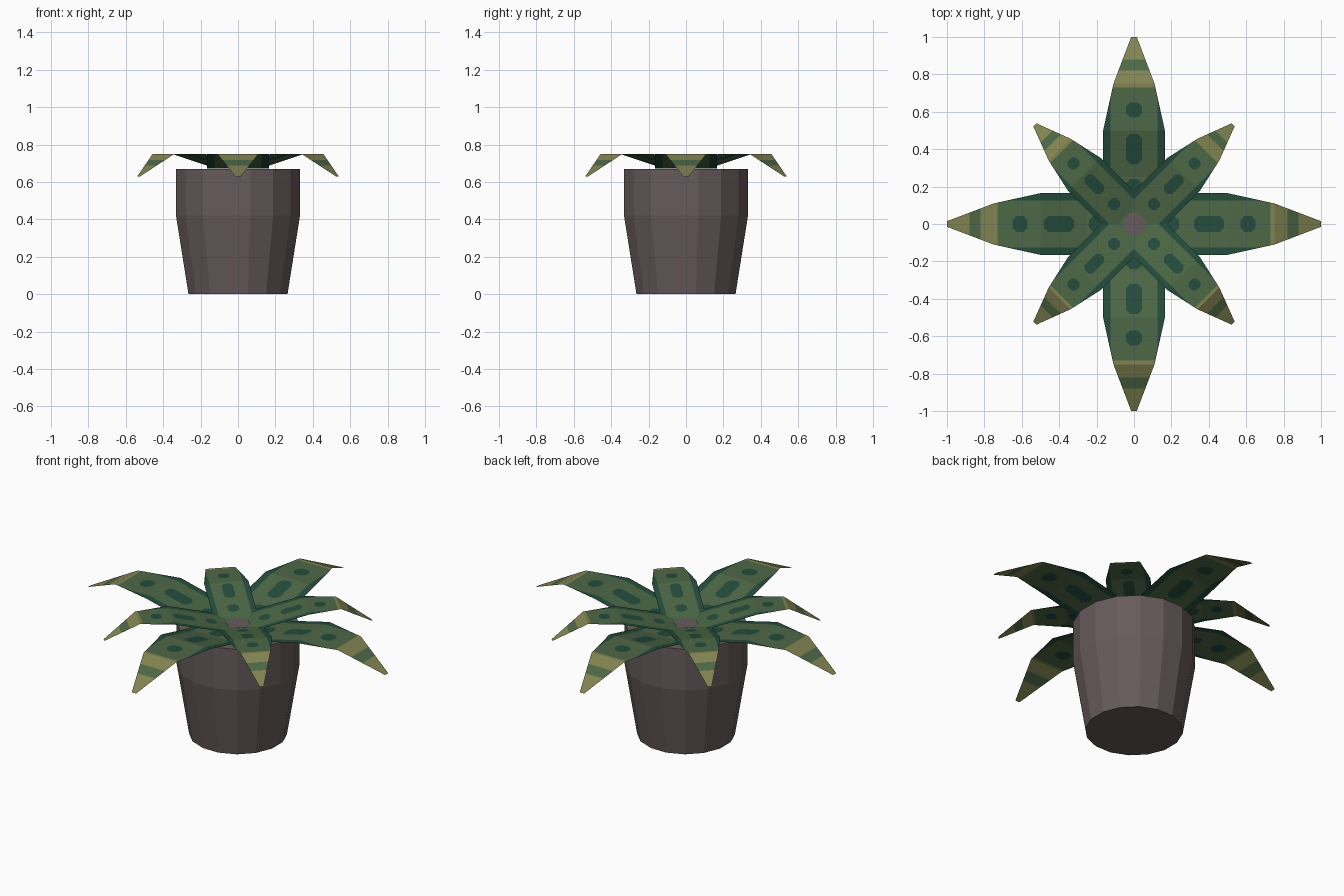
import bpy, bmesh, math

if "Cube" in bpy.data.objects:
    bpy.data.objects.remove(bpy.data.objects["Cube"])


def material(name, rgb):
    lin = [((c / 255 + 0.055) / 1.055) ** 2.4 for c in rgb]
    m = bpy.data.materials.new(name)
    m.diffuse_color = (*lin, 1)
    m.use_nodes = True
    m.node_tree.nodes["Principled BSDF"].inputs["Base Color"].default_value = m.diffuse_color
    return m


pot_mat = material("pot_brown", (103, 91, 92))
leaf_mats = [material("leaf_green", (77, 104, 70)),
             material("dark_green", (36, 76, 60)),
             material("tip_olive", (130, 132, 82))]


def interp(pts, x):
    for (x0, y0), (x1, y1) in zip(pts, pts[1:]):
        if x <= x1:
            return y0 + (y1 - y0) * (x - x0) / (x1 - x0)
    return pts[-1][1]


def finish(bm, name, mats):
    me = bpy.data.meshes.new(name)
    bm.to_mesh(me)
    bm.free()
    for m in mats:
        me.materials.append(m)
    ob = bpy.data.objects.new(name, me)
    bpy.context.collection.objects.link(ob)
    return ob


# Pot: 16-sided tapered body with a straight upper band
bm = bmesh.new()
N = 16
rings = []
for r, z in [(0.27, 0), (0.338, 0.42), (0.338, 0.67)]:
    rings.append([bm.verts.new((r * math.cos((i + 0.5) * math.tau / N),
                                r * math.sin((i + 0.5) * math.tau / N), z))
                  for i in range(N)])
for a, b in zip(rings, rings[1:]):
    for i in range(N):
        j = (i + 1) % N
        bm.faces.new((a[i], a[j], b[j], b[i]))
bm.faces.new(rings[0][::-1])
bm.faces.new(rings[-1])
finish(bm, "pot", [pot_mat])

# Leaf markings along the length
SPOTS = [(0.16, 0.24), (0.32, 0.48), (0.57, 0.65)]
WIDTH = [(0, 0.165), (0.5, 0.165), (0.75, 0.11), (1, 0.015)]
BAND = 0.125


def leaf(name, angle, scale, start, heights):
    """Thin folded sheet; heights is the z profile along its length."""
    rows = {start: 0.02, 0.25: 0.02, 0.5: 0.02, 0.682: 0.02, 0.73: 0.02,
            0.75: 0.02, 0.82: 0.02, 0.88: 0.02, 1.0: 0.005}
    for a, b in SPOTS:                      # chamfered spot ends
        rows.update({a: 0.02, a + 0.022: 0.042, b - 0.022: 0.042, b: 0.02})
    rs = sorted(rows)
    bm = bmesh.new()
    ca, sa = math.cos(angle), math.sin(angle)
    grid = []
    for r in rs:
        w = interp(WIDTH, r)
        s = rows[r]
        b = min(BAND, w)
        z = interp(heights, r)
        grid.append([bm.verts.new((scale * (r * ca - t * sa),
                                   scale * (r * sa + t * ca), z))
                     for t in (-w, -b, -s, s, b, w)])
    for k in range(len(rs) - 1):
        mid = (rs[k] + rs[k + 1]) / 2
        for c in range(5):
            f = bm.faces.new((grid[k][c], grid[k + 1][c],
                              grid[k + 1][c + 1], grid[k][c + 1]))
            if 0.73 < mid < 0.82 or mid > 0.88:
                f.material_index = 2
            elif c in (0, 4) and mid < 0.73:
                f.material_index = 1
            elif c == 2 and any(a < mid < b for a, b in SPOTS):
                f.material_index = 1
    bmesh.ops.remove_doubles(bm, verts=bm.verts, dist=0.0005)
    finish(bm, name, leaf_mats)


# Four long leaves on the axes, four shorter ones on the diagonals
for i in range(4):
    leaf(f"long_leaf_{i + 1}", i * math.pi / 2, 1.0, 0.06,
         [(0.06, 0.672), (0.25, 0.69), (0.5, 0.75), (0.75, 0.75), (1, 0.63)])
    leaf(f"short_leaf_{i + 1}", (i + 0.5) * math.pi / 2, 0.75, 0.08,
         [(0.08, 0.675), (0.5, 0.75), (0.75, 0.75), (1, 0.63)])
